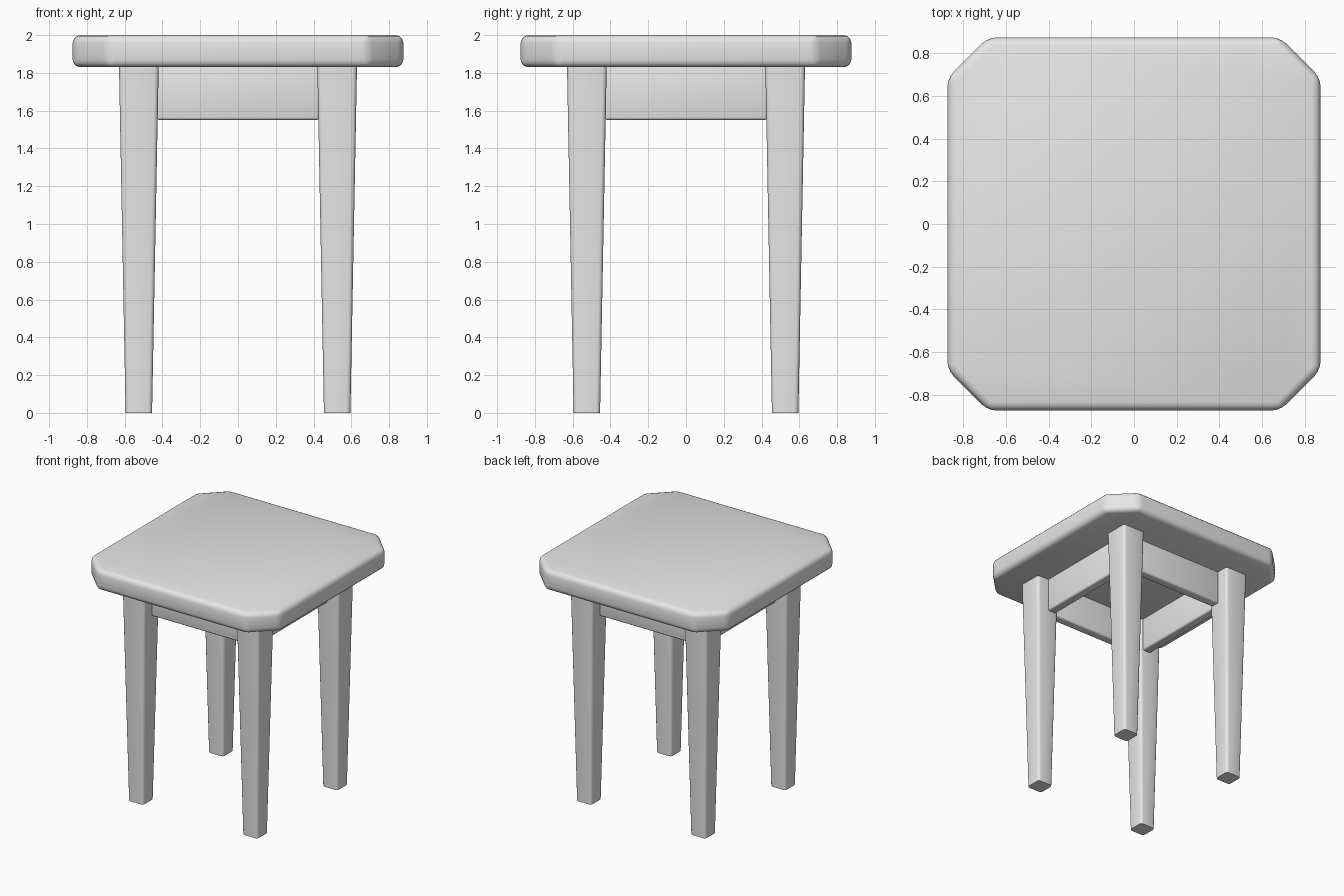
import bpy, bmesh
from math import radians

cube = bpy.data.objects.get("Cube")
if cube:
    bpy.data.objects.remove(cube, do_unlink=True)

grey = bpy.data.materials.new("light grey")
grey.use_nodes = True
grey.diffuse_color = (0.8, 0.8, 0.8, 1)
grey.node_tree.nodes["Principled BSDF"].inputs["Base Color"].default_value = (0.8, 0.8, 0.8, 1)


def rect(hx, hy):
    return [(-hx, -hy), (hx, -hy), (hx, hy), (-hx, hy)]


def loft(name, low, high, z0, z1, bevel, upright_only=False, centre=(0, 0), turn=0):
    """Join two matching outlines into a solid and round its edges."""
    bm = bmesh.new()
    rings = [[bm.verts.new((x, y, z)) for x, y in outline]
             for outline, z in ((low, z0), (high, z1))]
    n = len(low)
    bm.faces.new(rings[0][::-1])
    bm.faces.new(rings[1])
    for i in range(n):
        j = (i + 1) % n
        bm.faces.new((rings[0][i], rings[0][j], rings[1][j], rings[1][i]))
    edges = [e for e in bm.edges
             if not upright_only or abs(e.verts[0].co.z - e.verts[1].co.z) > 0.1]
    bmesh.ops.bevel(bm, geom=edges, offset=bevel, segments=3, profile=0.5,
                    affect='EDGES', clamp_overlap=True)
    bmesh.ops.recalc_face_normals(bm, faces=bm.faces)
    mesh = bpy.data.meshes.new(name)
    bm.to_mesh(mesh)
    bm.free()
    mesh.materials.append(grey)
    obj = bpy.data.objects.new(name, mesh)
    obj.location = (*centre, 0)
    obj.rotation_euler.z = turn
    bpy.context.collection.objects.link(obj)
    bpy.ops.object.select_all(action='DESELECT')
    obj.select_set(True)
    bpy.context.view_layer.objects.active = obj
    bpy.ops.object.shade_smooth_by_angle(angle=radians(50))
    return obj


# Seat: square slab with cut corners and rounded edges
h, c = 0.875, 0.685
octagon = [(-c, -h), (c, -h), (h, -c), (h, c), (c, h), (-c, h), (-h, c), (-h, -c)]
loft("seat", octagon, octagon, 1.83, 2.0, 0.04)

# Four tapered legs
leg = 0.525
for side, sx in (("left", 1), ("right", -1)):
    for end, sy in (("front", -1), ("back", 1)):
        loft(f"{end}_{side}_leg", rect(0.07, 0.07), rect(0.105, 0.105), 0, 1.835,
             0.022, True, (sx * leg, sy * leg))

# Aprons between the legs, outer faces on the leg centre lines
board = rect(0.43, 0.04)
mid = leg - 0.04
for name, centre, turn in (("front", (0, -mid), 0), ("back", (0, mid), 0),
                           ("left", (mid, 0), radians(90)), ("right", (-mid, 0), radians(90))):
    loft(f"{name}_apron", board, board, 1.55, 1.85, 0.015, False, centre, turn)
